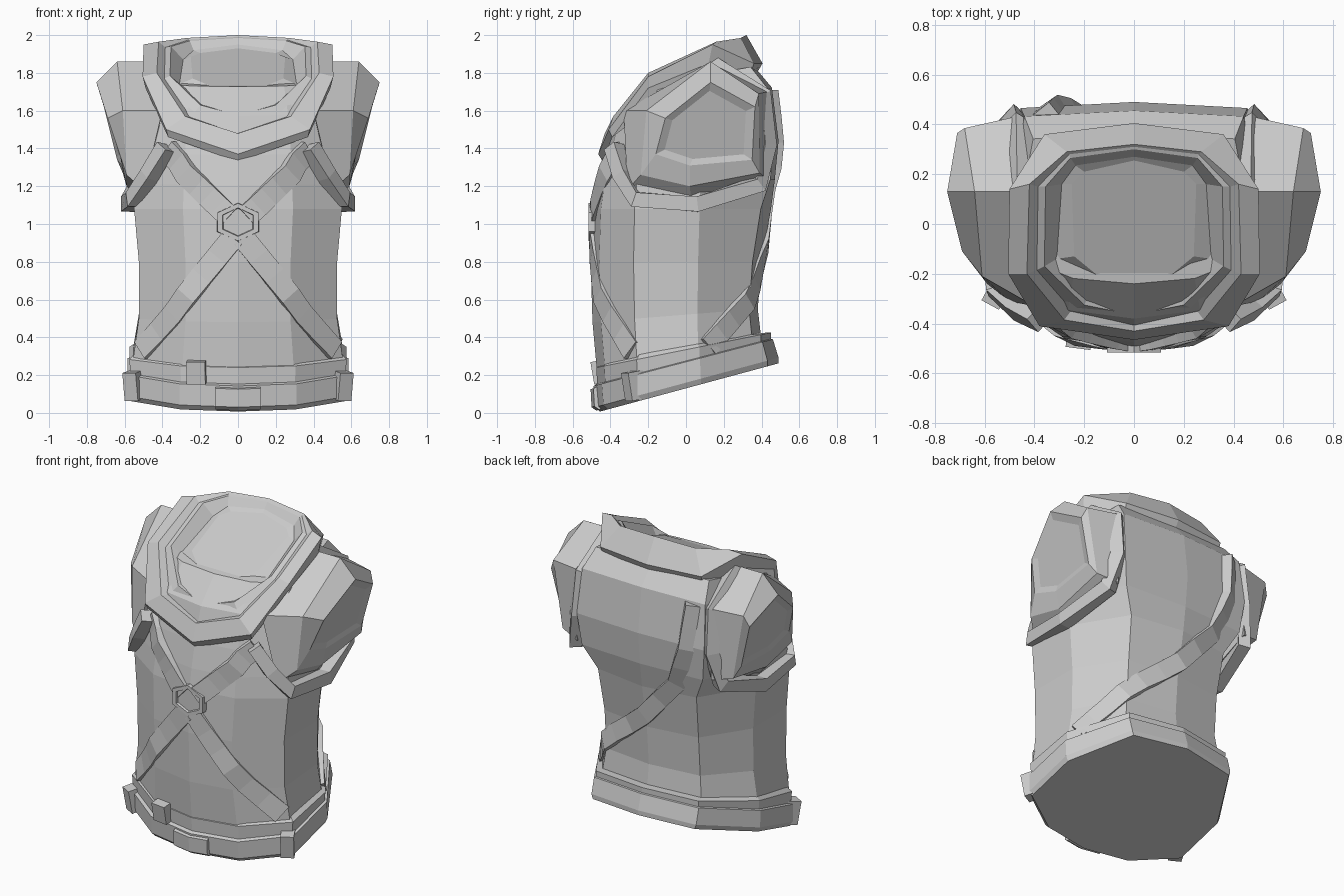
import bpy, bmesh, math
from mathutils import Vector
from mathutils.bvhtree import BVHTree

grey = bpy.data.materials.new("plain grey")
grey.diffuse_color = (0.6, 0.6, 0.6, 1)


def make(name, verts, faces):
    bm = bmesh.new()
    vs = [bm.verts.new(v) for v in verts]
    for f in faces:
        bm.faces.new([vs[i] for i in f])
    bmesh.ops.recalc_face_normals(bm, faces=bm.faces)
    me = bpy.data.meshes.new(name)
    bm.to_mesh(me)
    bm.free()
    me.materials.append(grey)
    ob = bpy.data.objects.new(name, me)
    bpy.context.collection.objects.link(ob)
    return ob


def loft(name, rings):
    n = len(rings[0])
    verts = [p for r in rings for p in r]
    faces = [(k * n + i, k * n + (i + 1) % n, (k + 1) * n + (i + 1) % n, (k + 1) * n + i)
             for k in range(len(rings) - 1) for i in range(n)]
    faces += [tuple(range(n)), tuple(range(len(verts) - n, len(verts)))]
    return make(name, verts, faces)


def mirror_half(half):
    return half + [(-x, y, z) for x, y, z in half[-2:0:-1]]


def body_ring(z, tilt, w, f, b, corner=0.64):
    half = [(0, f), (0.53 * w, 0.91 * f), (w, 0.55 * f), (w, 0.16 * b),
            (corner * w, (0.88 if corner < 0.7 else 0.95) * b), (0, b)]
    return mirror_half([(x, y, z + tilt * y) for x, y in half])


def flip(points):
    return [(-x, y, z) for x, y, z in points]


def strap(name, path, width, thick):
    """Flat band along a path, facing away from the body's axis."""
    P = [Vector(p) for p in path]
    rings = []
    for i, p in enumerate(P):
        t = (P[min(i + 1, len(P) - 1)] - P[max(i - 1, 0)]).normalized()
        out = Vector((p.x, p.y, 0.15 * (p.z - 1.0))).normalized()
        side = t.cross(out).normalized() * width / 2
        out = side.cross(t).normalized()
        a, b = out * thick, out * -0.05
        rings.append([p + side + b, p + side + a, p - side + a, p - side + b])
    return loft(name, rings)


# torso
torso = loft("torso", [body_ring(*r) for r in (
    (0.30, 0.20, 0.56, -0.47, 0.40), (0.52, 0.08, 0.525, -0.495, 0.38),
    (0.80, 0.00, 0.525, -0.505, 0.40), (1.08, 0.00, 0.55, -0.495, 0.45),
    (1.22, 0.03, 0.54, -0.475, 0.47, 0.8), (1.40, 0.08, 0.53, -0.44, 0.49, 0.86),
    (1.64, 0.18, 0.50, -0.38, 0.455, 0.88), (1.77, 0.18, 0.46, -0.24, 0.36, 0.88))])
tree = BVHTree.FromPolygons([v.co for v in torso.data.vertices],
                            [p.vertices for p in torso.data.polygons])


def on_body(path, steps=3):
    pts = []
    for a, b in zip(path, path[1:]):
        pts += [Vector(a).lerp(Vector(b), k / steps) for k in range(steps)]
    pts.append(Vector(path[-1]))
    return [tree.find_nearest(p)[0] for p in pts]


# belt: lower band, groove and upper lip
loft("belt", [body_ring(*r) for r in (
    (0.13, 0.27, 0.57, -0.455, 0.49), (0.16, 0.27, 0.585, -0.48, 0.49),
    (0.27, 0.26, 0.585, -0.49, 0.46), (0.275, 0.26, 0.57, -0.47, 0.45),
    (0.335, 0.20, 0.575, -0.475, 0.45), (0.355, 0.18, 0.55, -0.45, 0.38))])

# two-step neckline with raised back, and the closed neck inside it
loft("collar", [mirror_half(r) for r in (
    [(0, -.44, 1.33), (.37, -.39, 1.46), (.49, -.2, 1.72), (.49, .12, 1.85), (.36, .34, 1.79), (0, .37, 1.79)],
    [(0, -.465, 1.37), (.38, -.41, 1.50), (.505, -.2, 1.78), (.50, .14, 1.95), (.36, .36, 1.85), (0, .405, 1.85)],
    [(0, -.43, 1.48), (.28, -.385, 1.57), (.43, -.2, 1.80), (.42, .16, 1.965), (.27, .29, 1.985), (0, .32, 2.0)],
    [(0, -.385, 1.48), (.25, -.345, 1.565), (.39, -.185, 1.77), (.385, .15, 1.935), (.26, .28, 1.975), (0, .31, 1.99)],
    [(0, -.365, 1.575), (.2, -.325, 1.63), (.36, -.17, 1.785), (.355, .15, 1.94), (.255, .265, 1.97), (0, .30, 1.985)],
    [(0, -.29, 1.59), (.17, -.27, 1.63), (.31, -.14, 1.74), (.29, .16, 1.87), (.235, .235, 1.92), (0, .27, 1.95)],
    [(0, -.235, 1.72), (.13, -.22, 1.725), (.24, -.13, 1.77), (.25, .16, 1.885), (.2, .21, 1.905), (0, .255, 1.93)])])

# sleeves, armhole bands and front chest straps on both sides
sleeve = [
    [(.44, .13, 1.86), (.48, .43, 1.70), (.48, .43, 1.24), (.50, .03, 1.10), (.50, -.31, 1.18), (.40, -.33, 1.60)],
    [(.64, .13, 1.86), (.68, .385, 1.69), (.61, .39, 1.27), (.59, .02, 1.20), (.59, -.24, 1.26), (.61, -.21, 1.60)],
    [(.75, .13, 1.75), (.71, .365, 1.62), (.64, .35, 1.34), (.615, .02, 1.31), (.625, -.16, 1.37), (.69, -.11, 1.56)]]
end = [tuple(Vector(p).lerp(Vector((.665, .1, 1.5)), 0.18) - Vector((.012, 0, 0))) for p in sleeve[2]]
armhole = [(.39, -.39, 1.41), (.48, -.345, 1.26), (.565, -.27, 1.13), (.595, .06, 1.105), (.53, .39, 1.21),
           (.49, .435, 1.42), (.48, .41, 1.68), (.46, .13, 1.85)]
for side, f in (("right", lambda p: p), ("left", flip)):
    loft(side + "_sleeve", [f(r) for r in sleeve + [end]])
    strap(side + "_armhole_band", f(armhole), 0.08, 0.025)
    strap(side + "_chest_strap", on_body(f([(.05, -.52, 1.04), (.22, -.5, 1.21), (.42, -.42, 1.41)])), 0.12, 0.02)
    strap(side + "_waist_strap", on_body(f([(.03, -.52, .93), (.28, -.5, .62), (.51, -.28, .33)])), 0.12, 0.015)

# single strap across the back to one hip
strap("back_strap", on_body([(-.37, .44, 1.70), (-.34, .48, 1.42), (-.24, .46, 1.15),
                             (0, .45, .88), (.25, .38, .68), (.42, .25, .5), (.53, .12, .35)], 2), 0.11, 0.022)

# hexagonal ring where the straps meet
hexa = lambda r, y: [(r * math.sin(k * math.pi / 3), y, 1.01 + 0.8 * r * math.cos(k * math.pi / 3)) for k in range(6)]
loft("strap_ring", [hexa(.13, -.45), hexa(.125, -.515), hexa(.095, -.515), hexa(.09, -.50)])


def block(name, x, y, z, sx, sy, sz, turn):
    ring = lambda h: [(-sx / 2, -sy / 2, h), (sx / 2, -sy / 2, h), (sx / 2, sy / 2, h), (-sx / 2, sy / 2, h)]
    ob = loft(name, [ring(-sz / 2), ring(sz / 2)])
    ob.location, ob.rotation_euler = (x, y, z), (math.radians(10), 0, turn)


# belt fittings
plate = lambda z, y: [(-.12, y + .015, z + .005), (0, y, z), (.12, y + .015, z + .005),
                      (.12, y + .08, z + .03), (-.12, y + .08, z + .03)]
loft("belt_buckle", [plate(.012, -.475), plate(.03, -.50), plate(.125, -.505)])
block("belt_clip", -.22, -.46, .215, .10, .06, .12, -.13)
for s in (1, -1):
    block("belt_loop", s * .55, -.275, .145, .08, .09, .15, s * 0.5)
